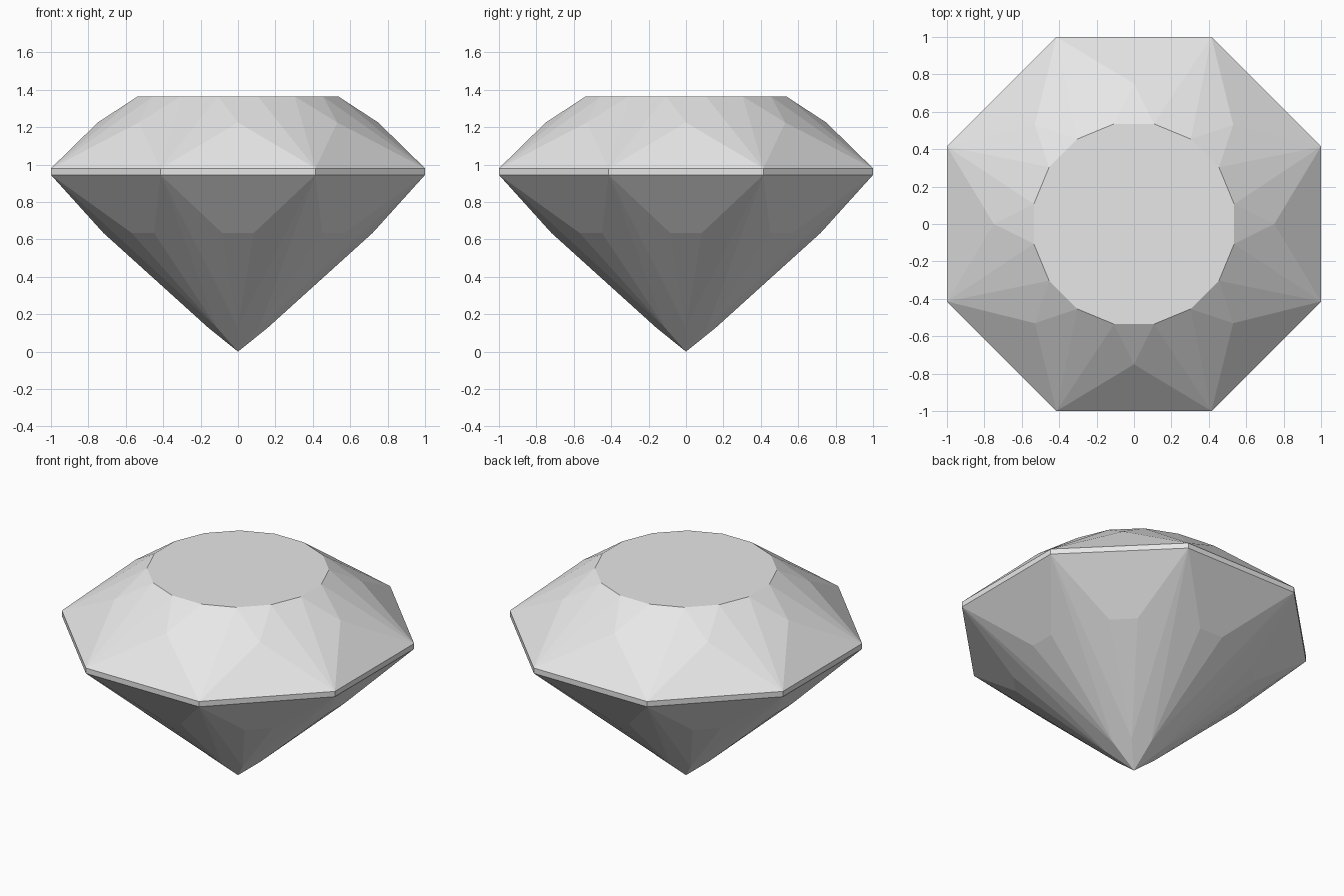
import bpy
from math import cos, sin, radians, hypot, atan2, degrees

cube = bpy.data.objects.get("Cube")
if cube:
    bpy.data.objects.remove(cube, do_unlink=True)

grey = bpy.data.materials.new("pale_grey")
grey.use_nodes = True
colour = (0.8, 0.8, 0.8, 1)
grey.diffuse_color = colour
grey.node_tree.nodes["Principled BSDF"].inputs["Base Color"].default_value = colour

SIDES = 8
STEP = 360 / SIDES
RIM = 1 / cos(radians(STEP / 2))     # corner radius of the octagon
GIRDLE_LOW, GIRDLE_TOP, TABLE_Z = 0.945, 0.98, 1.365
TABLE_R = 0.546


def polar(radius, angle, z):
    a = radians(angle)
    return (radius * cos(a), radius * sin(a), z)


def build(name, faces):
    """Make a flat-shaded object from outward-wound faces, sharing equal points."""
    index = {}
    polys = []
    for face in faces:
        polys.append([index.setdefault(tuple(round(c, 5) for c in p), len(index))
                      for p in face])
    mesh = bpy.data.meshes.new(name)
    mesh.from_pydata(list(index), [], polys)
    mesh.materials.append(grey)
    mesh.update()
    obj = bpy.data.objects.new(name, mesh)
    bpy.context.collection.objects.link(obj)


def corner(angle, z):
    return polar(RIM, angle, z)


crown, girdle, pavilion = [], [], []
tip = (0, 0, 0)
facet_r, facet_a = hypot(0.72, 0.085), degrees(atan2(0.085, 0.72))

for k in range(SIDES):
    mid = k * STEP
    a, b = mid - STEP / 2, mid + STEP / 2

    # Crown: rim triangle, star facet and the kite halves around each corner
    low, high = corner(a, GIRDLE_TOP), corner(b, GIRDLE_TOP)
    star = polar(0.75, mid, 1.225)
    t0, t1, t2 = (polar(TABLE_R, mid + STEP / 4 * n, TABLE_Z) for n in (-1, 1, 3))
    crown += [(low, high, star), (star, t1, t0), (low, star, t0),
              (star, high, t1), (high, t2, t1)]

    # Girdle: thin upright band
    c, d = corner(a, GIRDLE_LOW), corner(b, GIRDLE_LOW)
    girdle.append((c, d, high, low))

    # Pavilion: trapezoid, long facets and a kite running to the tip
    p = polar(facet_r, mid - facet_a, 0.635)
    q = polar(facet_r, mid + facet_a, 0.635)
    near = polar(0.16, mid, 0.129)
    following = polar(0.16, mid + STEP, 0.129)
    pavilion += [(d, c, p, q), (q, p, near), (c, near, p), (d, q, near),
                 (d, near, tip), (d, tip, following)]

# Table: flat sixteen-sided top
table = [[polar(TABLE_R, STEP / 4 * (2 * n + 1), TABLE_Z) for n in range(2 * SIDES)]]

build("table", table)
build("crown", crown)
build("girdle", girdle)
build("pavilion", pavilion)
